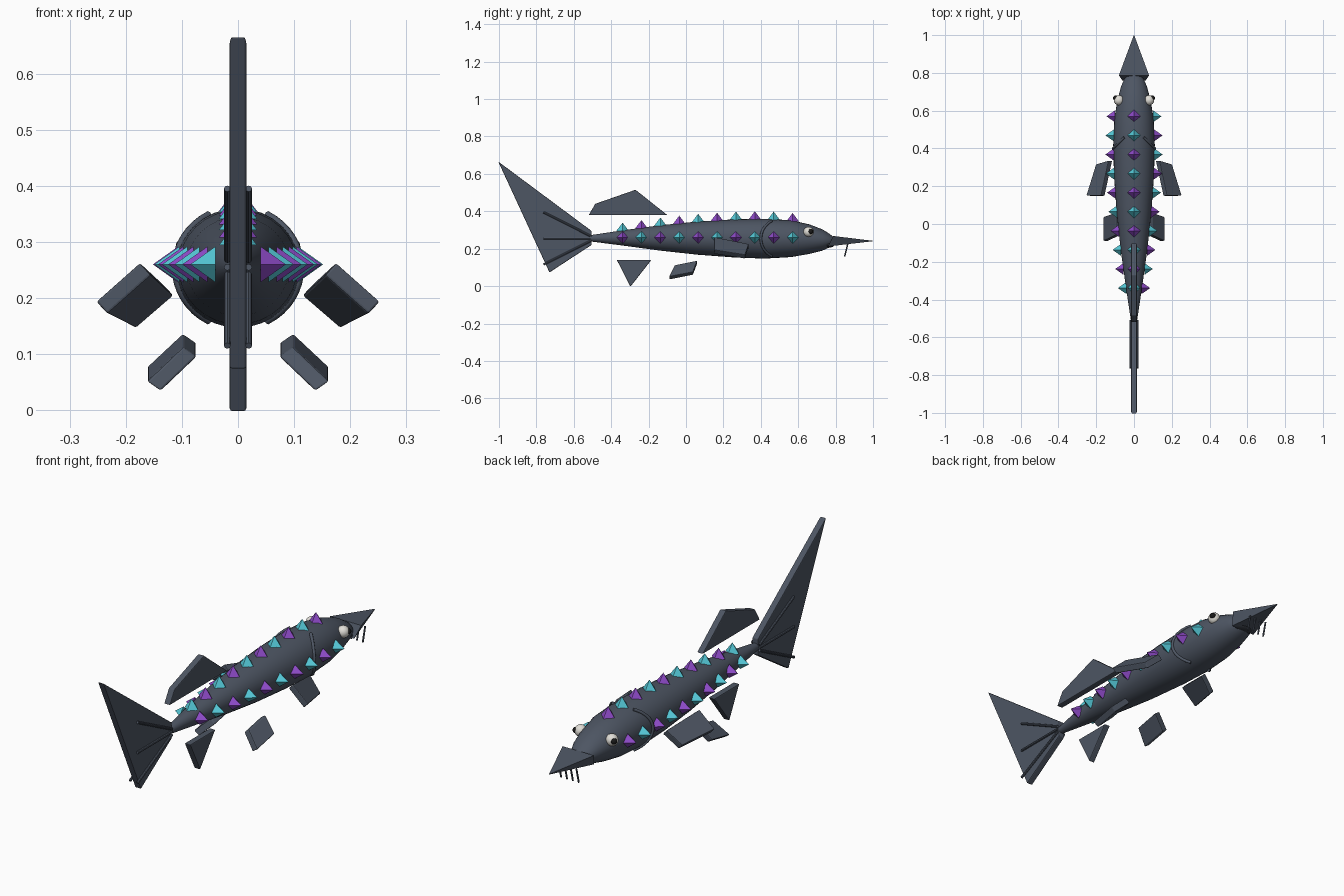
import bpy, bmesh, math
from mathutils import Vector, Matrix

if "Cube" in bpy.data.objects:
    bpy.data.objects.remove(bpy.data.objects["Cube"])


def material(name, rgb):
    m = bpy.data.materials.new(name)
    m.diffuse_color = (*rgb, 1)
    m.use_nodes = True
    m.node_tree.nodes["Principled BSDF"].inputs["Base Color"].default_value = m.diffuse_color
    return m


SLATE = material("slate", (0.075, 0.092, 0.125))
DARK = material("dark_slate", (0.03, 0.035, 0.045))
PURPLE = material("purple", (0.27, 0.07, 0.58))
CYAN = material("cyan", (0.09, 0.58, 0.68))
WHITE = material("eye_white", (0.75, 0.73, 0.68))
BLACK = material("black", (0.01, 0.01, 0.01))


def finish(name, bm, mat, smooth=False):
    bmesh.ops.recalc_face_normals(bm, faces=bm.faces)
    me = bpy.data.meshes.new(name)
    bm.to_mesh(me)
    bm.free()
    me.materials.append(mat)
    if smooth:
        me.polygons.foreach_set("use_smooth", [True] * len(me.polygons))
        me.set_sharp_from_angle(angle=math.radians(40))
    ob = bpy.data.objects.new(name, me)
    bpy.context.collection.objects.link(ob)
    return ob


def loft(name, rings, mat, smooth=False):
    bm = bmesh.new()
    loops = [[bm.verts.new(p) for p in r] for r in rings]
    n = len(loops[0])
    for a, b in zip(loops, loops[1:]):
        for i in range(n):
            j = (i + 1) % n
            bm.faces.new((a[i], a[j], b[j], b[i]))
    bm.faces.new(loops[0])
    bm.faces.new(loops[-1])
    return finish(name, bm, mat, smooth)


def slab(name, pts, normal, half=0.015):
    """Thick bevelled fin around a flat outline."""
    n = Vector(normal).normalized() * half
    ob = loft(name, [[Vector(p) + n for p in pts], [Vector(p) - n for p in pts]], SLATE)
    bev = ob.modifiers.new("bevel", "BEVEL")
    bev.width, bev.segments = 0.004, 2
    return ob


def cone(name, base, axis, r1, r2, height, sides, mat, smooth=False):
    bm = bmesh.new()
    rot = Vector(axis).to_track_quat("Z", "Y").to_matrix().to_4x4()
    bmesh.ops.create_cone(bm, cap_ends=True, segments=sides, radius1=r1, radius2=r2, depth=height,
                          matrix=Matrix.Translation(base) @ rot @ Matrix.Translation((0, 0, height / 2)))
    return finish(name, bm, mat, smooth)


def rod(name, a, b, r, mat):
    d = Vector(b) - Vector(a)
    return cone(name, a, d, r, r, d.length, 8, mat, True)


def ball(name, loc, scale, mat):
    bm = bmesh.new()
    bmesh.ops.create_uvsphere(bm, u_segments=24, v_segments=14, radius=1,
                              matrix=Matrix.Translation(loc) @ Matrix.Diagonal((*scale, 1)))
    return finish(name, bm, mat, True)


# Body: y, half width, top z, bottom z
STATIONS = [(-0.52, .015, .271, .24), (-0.34, .042, .298, .217), (-0.14, .07, .325, .19),
            (0.06, .092, .345, .168), (0.26, .106, .357, .153), (0.42, .11, .36, .147),
            (0.56, .104, .352, .155), (0.66, .087, .33, .172), (0.73, .068, .303, .19),
            (0.77, .05, .278, .208), (0.795, .022, .255, .228)]


def section(y):
    for a, b in zip(STATIONS, STATIONS[1:]):
        if y <= b[0]:
            t = (y - a[0]) / (b[0] - a[0])
            return [p + (q - p) * t for p, q in zip(a, b)]


rings = []
for y, rx, top, bot in STATIONS:
    ang = [2 * math.pi * i / 32 for i in range(32)]
    rings.append([(rx * math.cos(a), y, (top + bot) / 2 + (top - bot) / 2 * math.sin(a)) for a in ang])
loft("body", rings, SLATE, True)

# Snout: flat-topped wedge with a tilted base
loft("snout", [[(-.08, .787, .268), (.08, .787, .268), (.062, .76, .212), (-.062, .76, .212)],
               [(-.001, 1.0, .242), (.001, 1.0, .242), (.001, 1.0, .24), (-.001, 1.0, .24)]], SLATE)
ball("mouth", (0, .765, .222), (.052, .03, .016), DARK)

# Barbels
for i, x in enumerate((-.045, -.015, .015, .045)):
    rod(f"barbel_{i + 1}", (x, .865, .225), (x, .848, .158), .004, SLATE)

# Spikes along the back and both flanks
for i in range(10):
    y = 0.57 - 0.101 * i
    _, rx, top, bot = section(y)
    first, second = (PURPLE, CYAN) if i % 2 == 0 else (CYAN, PURPLE)
    cone(f"back_spike_{i + 1}", (0, y, top - .004), (0, 0, 1), .034, 0, .045, 4, first)
    cone(f"left_spike_{i + 1}", (-rx + .002, y, .26), (-1, 0, 0), .032, 0, .045, 4, first)
    cone(f"right_spike_{i + 1}", (rx - .002, y, .26), (1, 0, 0), .032, 0, .045, 4, second)

# Centre-line fins
for name, pts in {
    "tail_fin": [(-1.004, .666), (-.505, .295), (-.505, .22), (-.73, .073)],
    "dorsal_fin": [(-.52, .38), (-.485, .44), (-.27, .515), (-.10, .38)],
    "anal_fin": [(-.37, .14), (-.185, .14), (-.297, -.003)],
}.items():
    slab(name, [(0, y, z) for y, z in pts], (1, 0, 0))

# Paired parts
for side, s in (("left", -1), ("right", 1)):
    slab(f"{side}_pectoral_fin", [(s * .165, .15, .252), (s * .125, .335, .215),
                                  (s * .192, .315, .157), (s * .243, .15, .183)], (s * .68, 0.05, .73))
    slab(f"{side}_pelvic_fin", [(s * .086, -.06, .104), (s * .086, .06, .128),
                                (s * .15, .037, .068), (s * .15, -.09, .043)], (s * .82, 0, .57))
    # Eyes
    ball(f"{side}_eye", (s * .08, .655, .29), (.027, .027, .027), WHITE)
    ball(f"{side}_pupil", (s * .097, .666, .292), (.014, .014, .014), BLACK)
    # Tail rays
    for i, (z0, z1) in enumerate(((.268, .395), (.255, .255), (.242, .115))):
        rod(f"{side}_tail_ray_{i + 1}", (s * .019, -.51, z0), (s * .019, -.762, z1), .006, SLATE)
    # Gill cover ridge
    cu = bpy.data.curves.new(f"{side}_gill", "CURVE")
    cu.dimensions, cu.bevel_depth, cu.bevel_resolution, cu.use_fill_caps = "3D", .007, 2, True
    sp = cu.splines.new("POLY")
    sp.points.add(16)
    for i, p in enumerate(sp.points):
        a = math.radians(-62 + 124 * i / 16)
        p.co = (s * .111 * math.cos(a), .40 + .11 * (1 - math.cos(a)), .254 + .107 * math.sin(a), 1)
    cu.materials.append(SLATE)
    bpy.context.collection.objects.link(bpy.data.objects.new(f"{side}_gill", cu))
